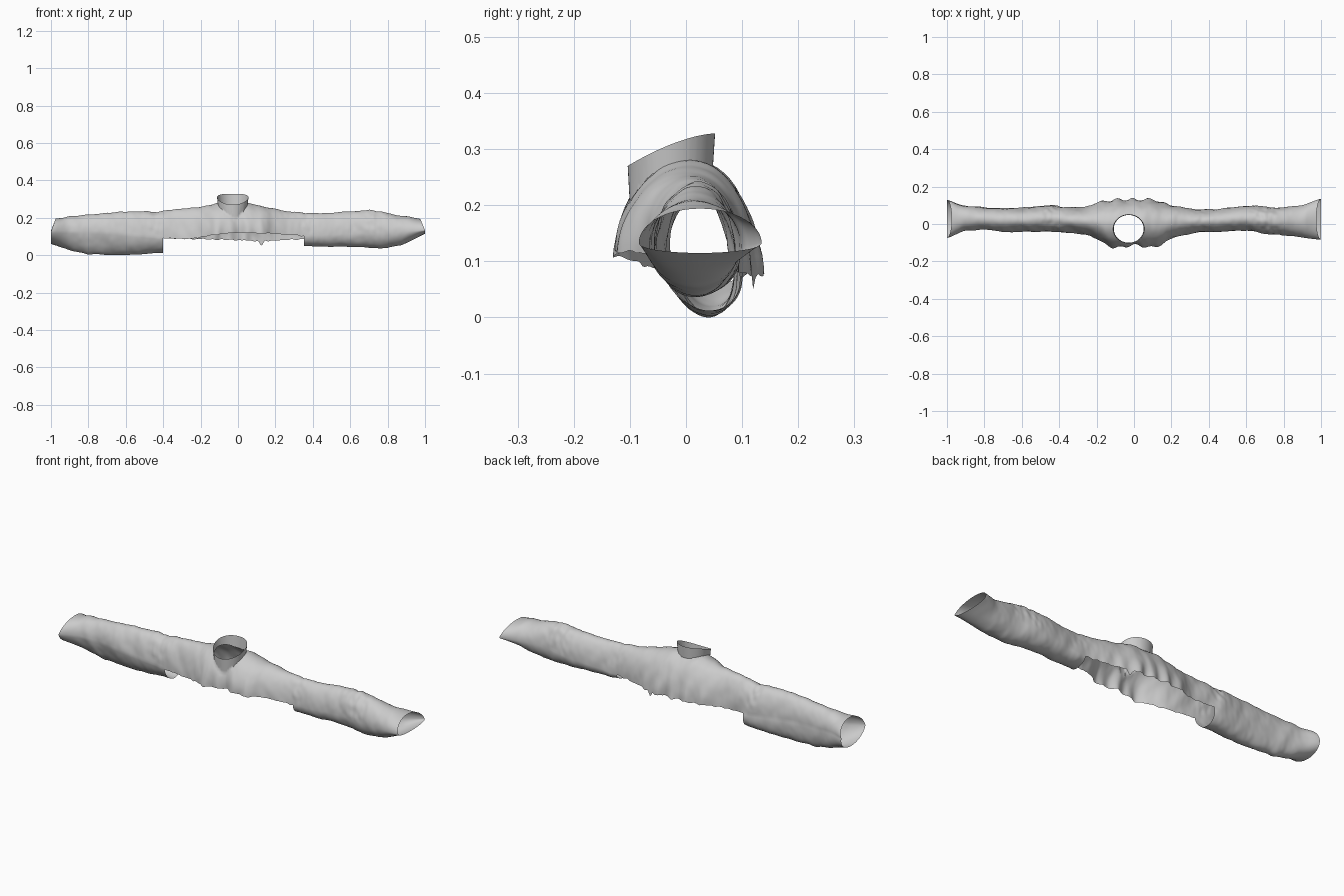
import bpy, bmesh, math
from mathutils import Vector, noise

if "Cube" in bpy.data.objects:
    bpy.data.objects.remove(bpy.data.objects["Cube"])

# Profiles along x: (x, value)
TOP = [(-1, .2), (-.8, .222), (-.62, .238), (-.5, .238), (-.43, .23), (-.38, .245), (-.2, .262),
       (-.1, .285), (.05, .285), (.2, .25), (.38, .228), (.5, .232), (.7, .246), (.85, .222), (1, .198)]
BOTTOM = [(-1, .065), (-.9, .032), (-.8, .008), (-.6, .004), (-.4, .02), (.35, .055), (.5, .05),
          (.8, .043), (.88, .06), (1, .12)]
FRONT = [(-1, -.077), (-.95, -.055), (-.9, -.034), (-.8, -.03), (-.7, -.04), (-.5, -.042), (-.3, -.05),
         (-.22, -.07), (-.17, -.1), (-.1, -.13), (0, -.115), (.08, -.125), (.14, -.115), (.2, -.075),
         (.35, -.042), (.6, -.037), (.7, -.05), (.85, -.065), (1, -.085)]
BACK = [(-1, .13), (-.93, .1), (-.85, .088), (-.6, .083), (-.45, .1), (-.35, .088), (-.25, .09),
        (-.18, .12), (-.1, .13), (.1, .13), (.17, .11), (.25, .09), (.35, .072), (.5, .085), (.65, .1),
        (.75, .085), (.9, .1), (1, .137)]
HEM_F = [(-1, .13), (-.7, .125), (-.4, .095), (-.25, .092), (-.15, .11), (-.03, .125), (.2, .12),
         (.35, .108), (.7, .125), (1, .138)]
HEM_B = [(-1, .135), (-.7, .125), (-.4, .095), (0, .086), (.1, .08), (.35, .09), (.7, .125), (1, .138)]


def lerp(tab, x):
    x = max(tab[0][0], min(tab[-1][0], x))
    for (a, u), (b, v) in zip(tab, tab[1:]):
        if x <= b:
            return u + (v - u) * (x - a) / (b - a)


def smooth(tab, x):
    return sum(lerp(tab, x + d * .01) for d in (-2, -1, 0, 1, 2)) / 5


def bump(x, c, w):
    return math.exp(-((x - c) / w) ** 2)


# Cloth wrinkles: slanted folds, plus crumpled bands at the elbows and shoulder
def wrinkle(x, y, z):
    fold = noise.noise(Vector((x * 16 + z * 9, y * 6, z * 5 - x * 3)))
    fine = noise.noise(Vector((x * 45, y * 28, z * 28)))
    crumple = bump(x, -.45, .05) + .7 * bump(x, .37, .04) + bump(x, .7, .07)
    fade = min(1, (1 - abs(x)) / .15)
    return fade * (.006 * fold + (.0012 + .004 * crumple * (z > .13)) * fine)


NX, NA = 250, 72
CUT0, CUT1 = -.4, .352


def point(x, k):
    a = 2 * math.pi * k / NA
    c, s = math.cos(a), math.sin(a)
    f, b = smooth(FRONT, x), smooth(BACK, x)
    t = (c + 1) / 2
    mid = smooth(HEM_F, x) * (1 - t) + smooth(HEM_B, x) * t
    h = smooth(TOP, x) - mid if s >= 0 else mid - lerp(BOTTOM, x)
    y = (f + b) / 2 + (b - f) / 2 * c
    z = mid + h * s
    if s < 0 and x < 0:
        y -= .018 * s
    # hanging folds and ragged hem on the body
    if CUT0 < x < CUT1 and s >= 0:
        low = (1 - s) ** 2
        y += math.copysign(.008, c) * low * math.sin(x * 75 + 2 * c) * bump(x, 0, .2)
        z += low * .007 * noise.noise(Vector((x * 40, c, 3)))
        if c > 0:
            z -= .03 * max(0, 1 - abs(x - .125) / .018) * max(0, 1 - s * 3)
    n = Vector((0, c, s)) * wrinkle(x, y, z)
    # slanted cuff openings
    end = max(0, (abs(x) - .9) / .1)
    xx = x - math.copysign(.025 * end * max(0, s), x)
    return Vector((xx, y, z)) + n


# Sleeves and body as one lofted cloth shell
bm = bmesh.new()
xs = [-1 + 2 * i / NX for i in range(NX + 1)]
grid = [[bm.verts.new(point(x, k)) for k in range(NA)] for x in xs]
NC = Vector((-.028, -.026))
NRX, NRY = .08, .074


def in_neck(p):
    return p.z > .17 and ((p.x - NC.x) / NRX) ** 2 + ((p.y - NC.y) / NRY) ** 2 < 1


for i in range(NX):
    xm = (xs[i] + xs[i + 1]) / 2
    for k in range(NA):
        if CUT0 < xm < CUT1 and k >= NA // 2:
            continue
        q = [grid[i][k], grid[i + 1][k], grid[i + 1][(k + 1) % NA], grid[i][(k + 1) % NA]]
        if not in_neck(sum((v.co for v in q), Vector()) / 4):
            bm.faces.new(q)
bmesh.ops.delete(bm, geom=[v for v in bm.verts if not v.link_faces], context='VERTS')

# Neck hole rounded to an ellipse, then collar extruded upward
rim = [e for e in bm.edges if e.is_boundary and all(
    v.co.z > .17 and abs(v.co.x - NC.x) < .1 and abs(v.co.y - NC.y) < .095 for v in e.verts)]
for v in {v for e in rim for v in e.verts}:
    d = Vector(((v.co.x - NC.x) / NRX, (v.co.y - NC.y) / NRY)).normalized()
    v.co.x, v.co.y = NC.x + d.x * NRX, NC.y + d.y * NRY
STEPS = 6
base = {}
for step in range(1, STEPS + 1):
    out = bmesh.ops.extrude_edge_only(bm, edges=rim)['geom']
    new = [g for g in out if isinstance(g, bmesh.types.BMVert)]
    rim = [g for g in out if isinstance(g, bmesh.types.BMEdge) and g.is_boundary
           and all(v in new for v in g.verts)]
    for v in new:
        d = Vector(((v.co.x - NC.x) / NRX, (v.co.y - NC.y) / NRY)).normalized()
        f = step / STEPS
        y = NC.y + d.y * .078
        ztop = .333 - .058 * (max(0, .052 - y) / .156) ** 1.6
        v.co.z += (ztop - v.co.z) / (STEPS - step + 1)
        v.co.x = NC.x + d.x * (NRX + .004 * f)
        v.co.y = NC.y + d.y * (NRY + .004 * f)

# Stand on the floor
low = min(v.co.z for v in bm.verts)
for v in bm.verts:
    v.co.z -= low
bmesh.ops.recalc_face_normals(bm, faces=bm.faces[:])
me = bpy.data.meshes.new("cropped_shirt")
bm.to_mesh(me)
bm.free()
ob = bpy.data.objects.new("cropped_shirt", me)
bpy.context.collection.objects.link(ob)
bpy.context.view_layer.objects.active = ob
ob.select_set(True)
bpy.ops.object.shade_smooth_by_angle(angle=math.radians(50))
